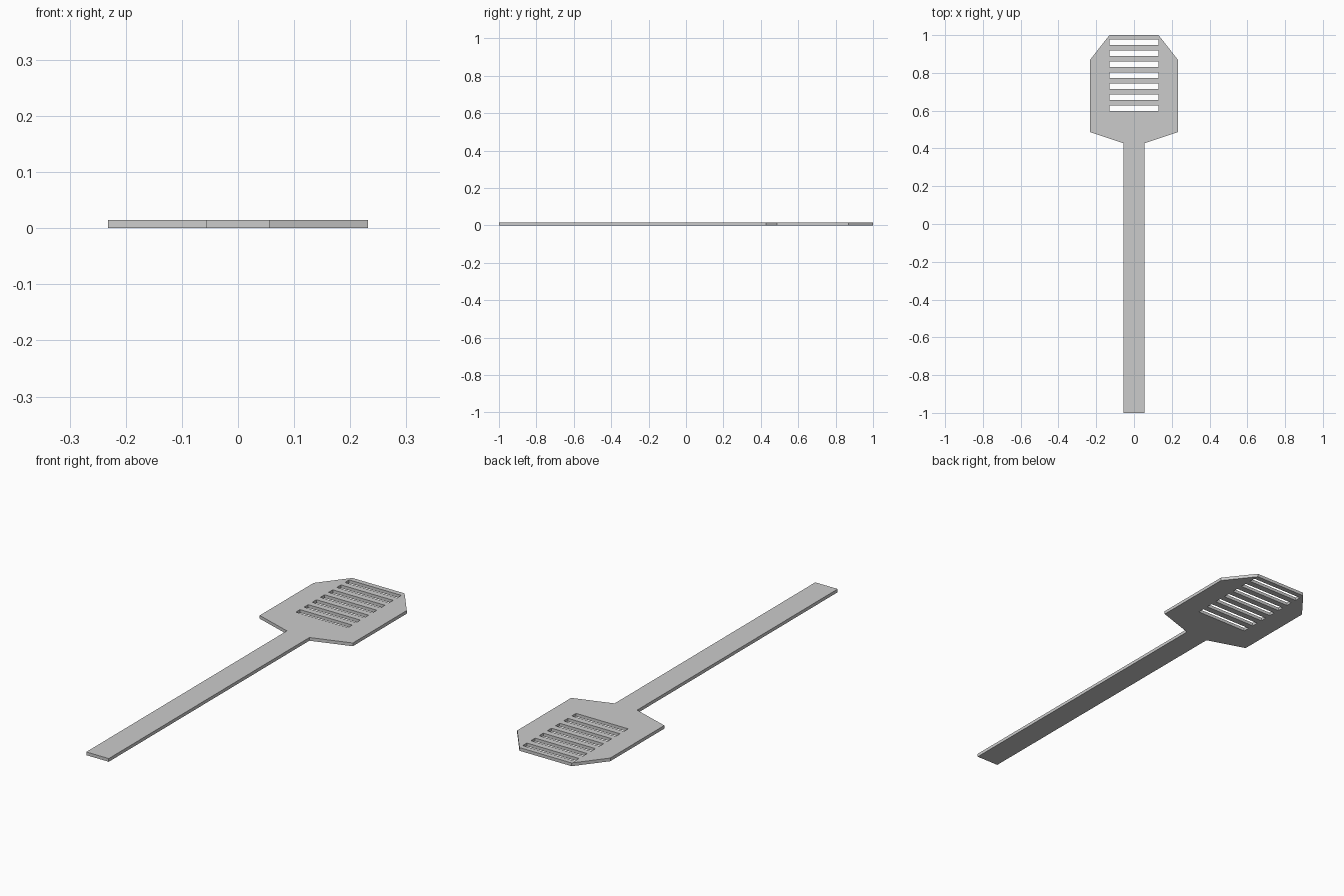
import bpy, bmesh

if "Cube" in bpy.data.objects:
    bpy.data.objects.remove(bpy.data.objects["Cube"])

THICK = 0.0145

curve = bpy.data.curves.new("slotted_spatula", 'CURVE')
curve.dimensions = '2D'
curve.fill_mode = 'BOTH'
curve.extrude = THICK / 2


def add_loop(half):
    """Closed loop from its right-hand half, mirrored across x = 0."""
    pts = half + [(-x, y) for x, y in reversed(half)]
    spline = curve.splines.new('POLY')
    spline.points.add(len(pts) - 1)
    for p, (x, y) in zip(spline.points, pts):
        p.co = (x, y, 0, 1)
    spline.use_cyclic_u = True


# Outline: long handle, sloped shoulders, blade with clipped corners
add_loop([(0.056, -1.0), (0.056, 0.428), (0.232, 0.486), (0.232, 0.87), (0.13, 1.0)])

# Seven evenly spaced slots through the blade
for i in range(7):
    y = 0.612 + i * 0.0583
    add_loop([(0.13, y - 0.015), (0.13, y + 0.015)])

spatula = bpy.data.objects.new("slotted_spatula", curve)
bpy.context.collection.objects.link(spatula)
spatula.location.z = THICK / 2
bpy.context.view_layer.objects.active = spatula
spatula.select_set(True)
bpy.ops.object.convert(target='MESH')

# Weld faces and walls into one flat-shaded solid
bm = bmesh.new()
bm.from_mesh(spatula.data)
bmesh.ops.remove_doubles(bm, verts=bm.verts, dist=0.0005)
bmesh.ops.dissolve_limit(bm, angle_limit=0.01, verts=bm.verts, edges=bm.edges)
bmesh.ops.recalc_face_normals(bm, faces=bm.faces)
for f in bm.faces:
    f.smooth = False
bm.to_mesh(spatula.data)
bm.free()
